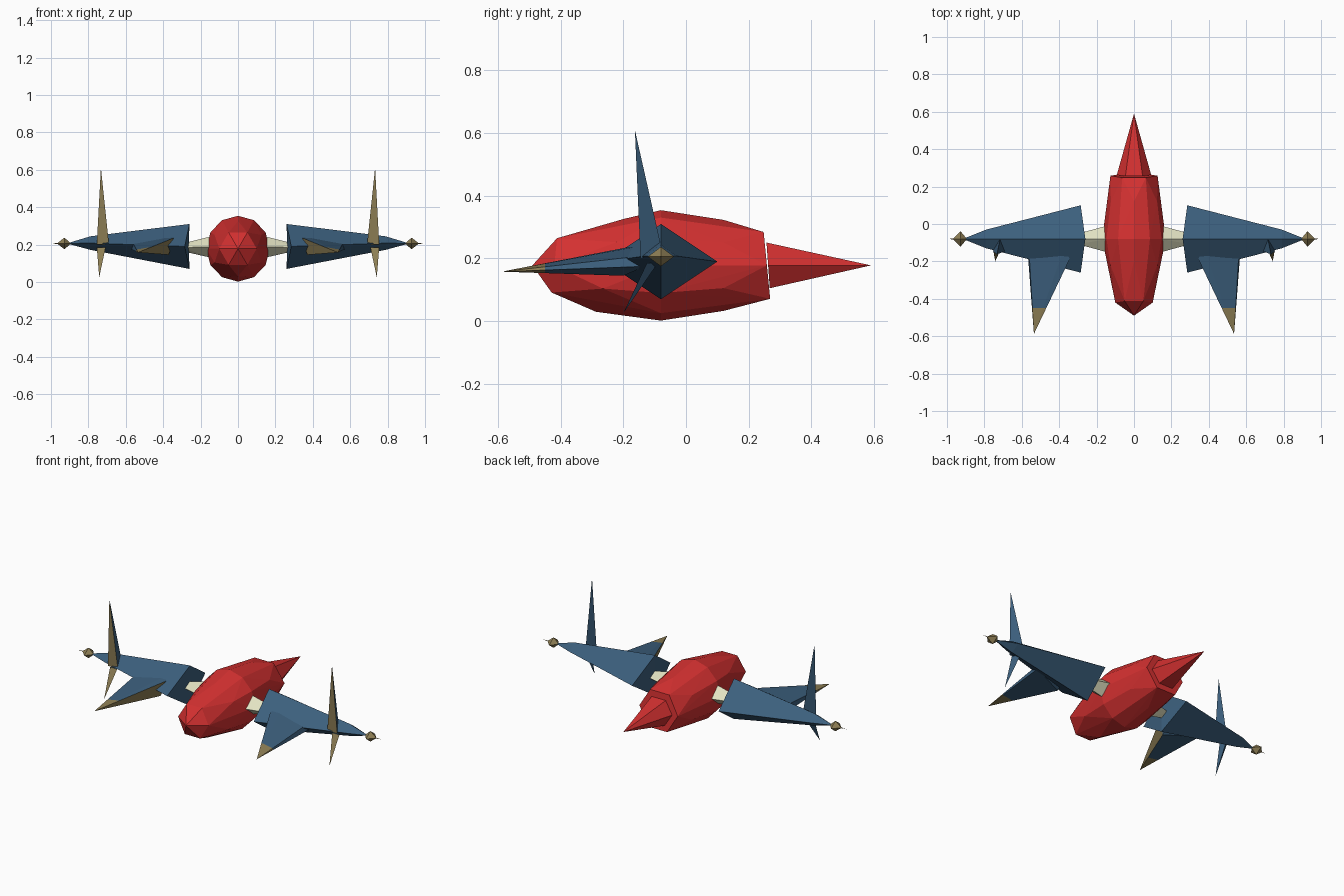
import bpy, bmesh, math
from mathutils import Vector

if "Cube" in bpy.data.objects:
    bpy.data.objects.remove(bpy.data.objects["Cube"])


def material(name, rgb):
    m = bpy.data.materials.new(name)
    m.diffuse_color = (*rgb, 1)
    m.use_nodes = True
    m.node_tree.nodes["Principled BSDF"].inputs["Base Color"].default_value = m.diffuse_color
    return m


RED = material("red", (0.66, 0.03, 0.03))
BLUE = material("slate blue", (0.045, 0.115, 0.205))
GOLD = material("dull gold", (0.27, 0.21, 0.09))
CREAM = material("cream", (0.76, 0.76, 0.54))


def finish(name, bm, mats, rule=None):
    bmesh.ops.recalc_face_normals(bm, faces=bm.faces)
    bm.normal_update()
    if rule:
        for f in bm.faces:
            f.material_index = int(rule(f))
    me = bpy.data.meshes.new(name)
    bm.to_mesh(me)
    bm.free()
    for m in mats:
        me.materials.append(m)
    ob = bpy.data.objects.new(name, me)
    bpy.context.collection.objects.link(ob)
    return ob


def hull(points):
    """Convex flat-faced solid around a few points."""
    bm = bmesh.new()
    for p in points:
        bm.verts.new(p)
    bmesh.ops.convex_hull(bm, input=bm.verts[:])
    loose = [v for v in bm.verts if not v.link_faces]
    bmesh.ops.delete(bm, geom=loose, context='VERTS')
    return bm


def ring(n, y, r, start=0, rz=None, tilt=0):
    """Ring of points around the y axis at body height."""
    out = []
    for k in range(n):
        a = math.radians(start) + math.tau * k / n
        out.append((r * math.cos(a), y + tilt * math.sin(a),
                    0.178 + (rz or r) * math.sin(a)))
    return out


# faceted body: hexagon ends, twelve-sided middle
body = [(0, -0.49, 0.178)]
body += ring(6, -0.42, 0.1, 0, 0.1, 0.01)
body += ring(6, -0.243, 0.145, 30, 0.148, 0.044)
body += ring(12, -0.08, 0.17, 0, 0.176)
body += ring(6, 0.12, 0.143, 30, 0.145)
body += ring(6, 0.258, 0.126, 0, 0.123, -0.012)
finish("body", hull(body), [RED])

# tail cone
tail = ring(6, 0.262, 0.092, 0, 0.084, -0.006) + [(0, 0.59, 0.178)]
finish("tail_cone", hull(tail), [RED])


def diamond(x, y, z, hy, hz, dx=0):
    """Diamond cross-section facing x; dx shifts the side corners outward."""
    return [(x, y, z + hz), (x + dx, y + hy, z), (x, y, z - hz), (x + dx, y - hy, z)]


for side, s in (("left", -1), ("right", 1)):
    def flip(pts):
        return [(s * x, y, z) for x, y, z in pts]

    # shoulder joint between body and wing
    pts = diamond(0.14, -0.08, 0.187, 0.072, 0.058) + diamond(0.3, -0.08, 0.185, 0.028, 0.02)
    finish(side + "_shoulder", hull(flip(pts)), [CREAM])

    # diamond-section wing, lofted from root to tip
    bm = bmesh.new()
    sections = [diamond(0.26, -0.08, 0.19, 0.18, 0.12, 0.025),
                diamond(0.79, -0.08, 0.208, 0.05, 0.036)]
    rows = [[bm.verts.new(p) for p in flip(q)] for q in sections]
    tip = bm.verts.new((s * 0.915, -0.08, 0.206))
    hub = bm.verts.new((s * 0.262, -0.08, 0.19))
    for i in range(4):
        j = (i + 1) % 4
        bm.faces.new((rows[0][i], rows[0][j], rows[1][j], rows[1][i]))
        bm.faces.new((rows[1][i], rows[1][j], tip))
        bm.faces.new((rows[0][j], rows[0][i], hub))
    finish(side + "_wing", bm, [BLUE])

    # gold bead and needle on the wing tip
    pts = diamond(0.928, -0.08, 0.206, 0.042, 0.031)
    pts += [(0.893, -0.08, 0.206), (0.968, -0.08, 0.206)]
    finish(side + "_tip_bead", hull(flip(pts)), [GOLD])
    pts = diamond(0.92, -0.08, 0.206, 0.006, 0.006) + [(1.0, -0.08, 0.206)]
    finish(side + "_tip_needle", hull(flip(pts)), [GOLD])

    # forward blade: gold inner face and gold point
    blade_tip = Vector((s * 0.535, -0.588, 0.158))
    pts = [(0.345, -0.19, 0.235), (0.37, -0.2, 0.145), (0.57, -0.13, 0.175),
           (0.565, -0.08, 0.215), (0.36, -0.09, 0.25)]
    bm = hull(flip(pts) + [tuple(blade_tip)])
    bmesh.ops.bisect_plane(bm, geom=bm.verts[:] + bm.edges[:] + bm.faces[:],
                           plane_co=(0, -0.45, 0), plane_no=(0, 1, 0))
    finish(side + "_forward_blade", bm, [BLUE, GOLD],
           lambda f: f.calc_center_median().y < -0.45
           or (f.normal.x * s < -0.5 and f.normal.y < -0.2))

    # upright and hanging spikes with gold front faces
    up = [(0.755, -0.145, 0.2), (0.69, -0.145, 0.2), (0.715, -0.075, 0.22),
          (0.733, -0.163, 0.61)]
    down = [(0.755, -0.125, 0.185), (0.708, -0.125, 0.185), (0.725, -0.09, 0.185),
            (0.742, -0.2, 0.025)]
    for name, pts in (("upper", up), ("lower", down)):
        finish(f"{side}_{name}_spike", hull(flip(pts)), [BLUE, GOLD],
               lambda f: f.normal.y < -0.8)
